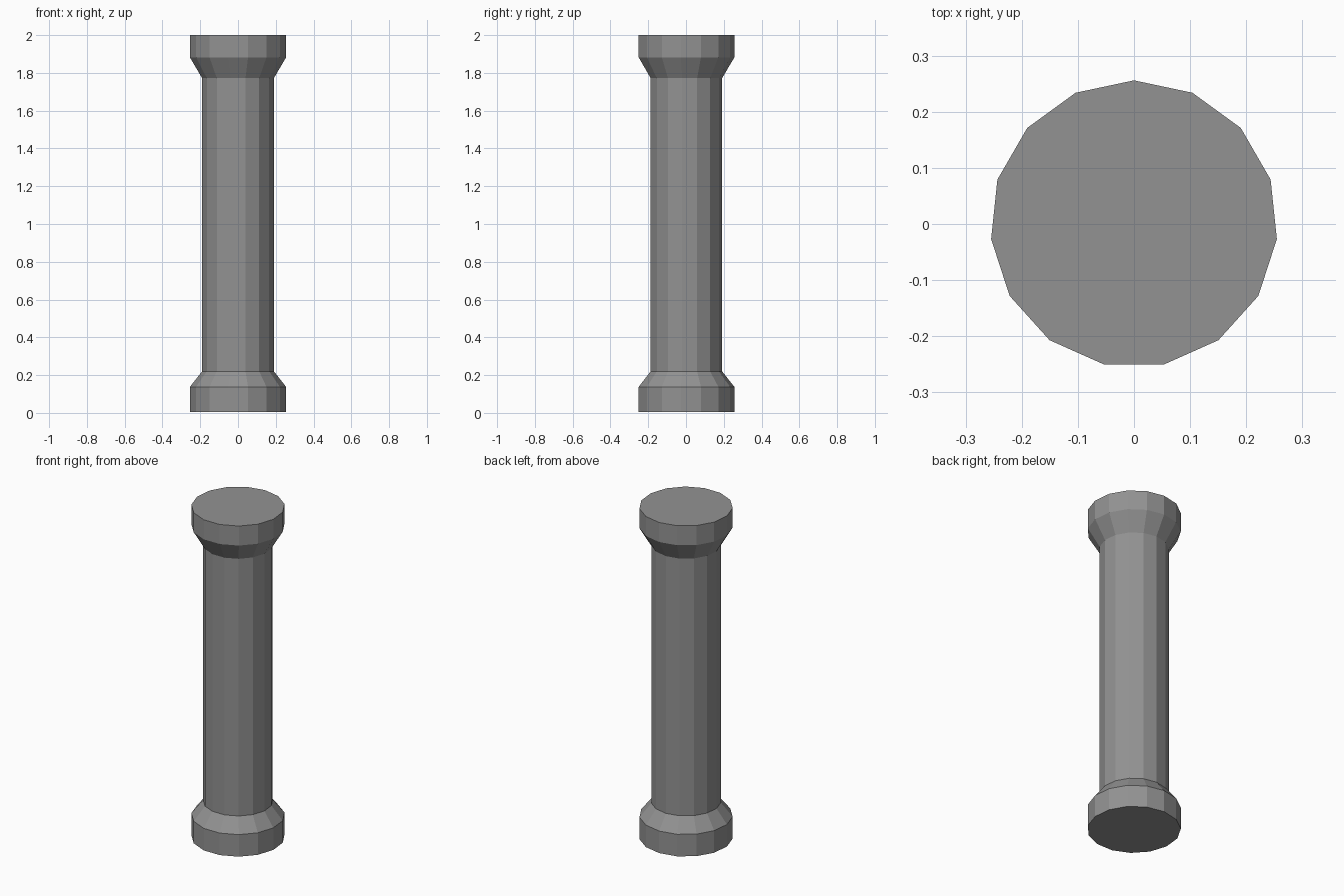
import bpy, bmesh, math

if "Cube" in bpy.data.objects:
    bpy.data.objects.remove(bpy.data.objects["Cube"])

SIDES = 15

stone = bpy.data.materials.new("grey stone")
stone.diffuse_color = (0.29, 0.29, 0.29, 1)
stone.use_nodes = True
stone.node_tree.nodes["Principled BSDF"].inputs["Base Color"].default_value = stone.diffuse_color


def turned(name, profile):
    """Closed flat-shaded lathe part from (radius, height) pairs, one corner facing +y."""
    bm = bmesh.new()
    rings = []
    for r, z in profile:
        rings.append([bm.verts.new((r * math.sin(2 * math.pi * i / SIDES),
                                    r * math.cos(2 * math.pi * i / SIDES), z))
                      for i in range(SIDES)])
    for a, b in zip(rings, rings[1:]):
        for i in range(SIDES):
            j = (i + 1) % SIDES
            bm.faces.new((a[i], a[j], b[j], b[i]))
    bm.faces.new(rings[0])
    bm.faces.new(rings[-1])
    bmesh.ops.recalc_face_normals(bm, faces=bm.faces)
    mesh = bpy.data.meshes.new(name)
    bm.to_mesh(mesh)
    bm.free()
    mesh.materials.append(stone)
    obj = bpy.data.objects.new(name, mesh)
    bpy.context.collection.objects.link(obj)
    return obj


# Whole column: base drum, taper, shaft, flare, capital drum
turned("column", [
    (0.256, 0.005), (0.256, 0.138),
    (0.191, 0.22), (0.191, 1.772),
    (0.256, 1.882), (0.256, 2.0),
])
